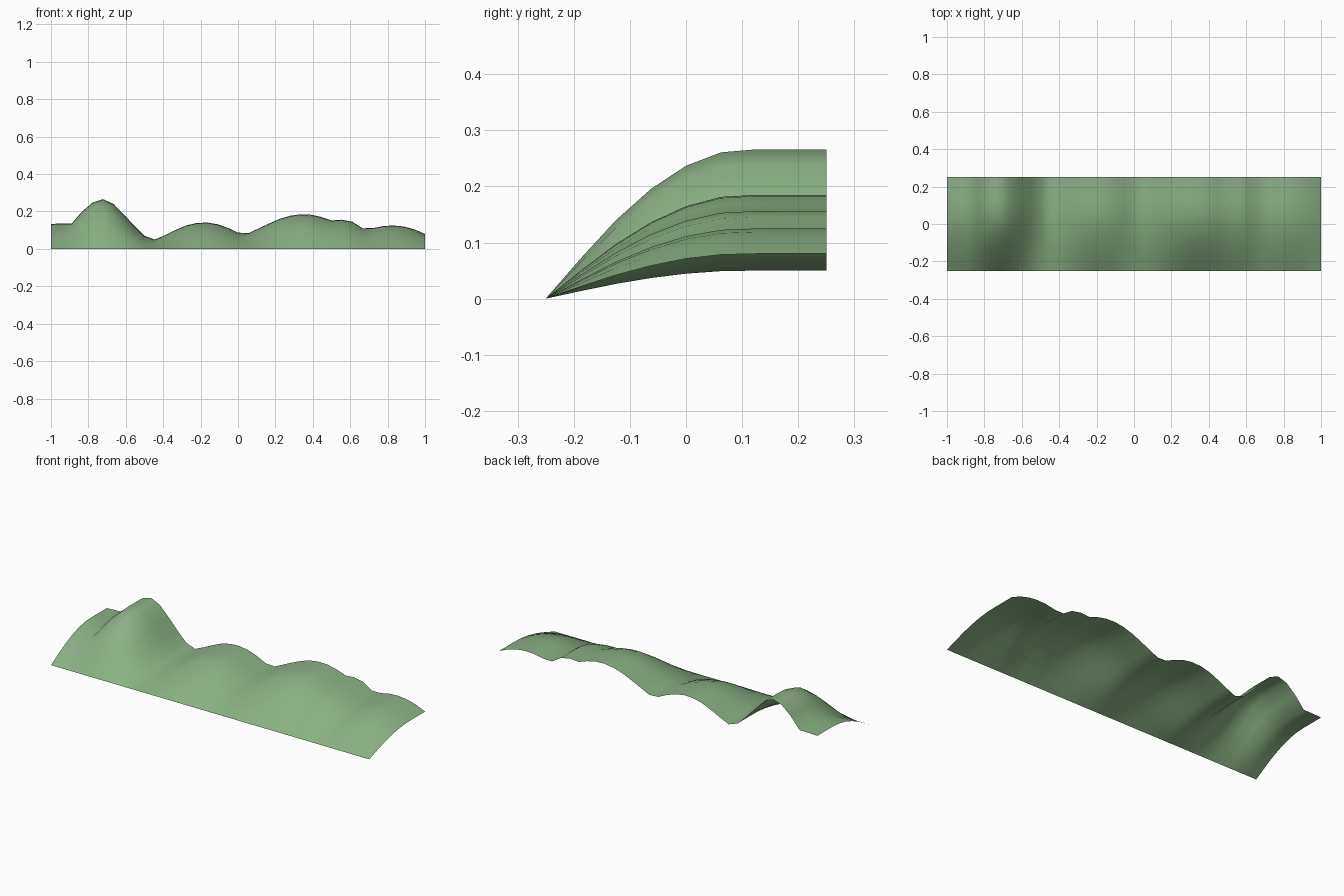
import bpy
import bmesh

# Remove the default object
default_cube = bpy.data.objects.get("Cube")
if default_cube:
    bpy.data.objects.remove(default_cube, do_unlink=True)

# Ridge line heights, evenly spaced along x, in thousandths
RIDGE = [133, 136, 136, 200, 248, 266, 241, 185, 125, 70, 50, 74, 101, 125,
         138, 141, 132, 113, 87, 84, 110, 136, 160, 177, 185, 183, 171, 152,
         156, 145, 110, 111, 122, 125, 119, 104, 80]
# Fraction of the ridge height reached from the front edge to the back edge
SLOPE = [0, .27, .525, .735, .89, .98, 1, 1, 1]
LENGTH, DEPTH = 2.0, 0.5


def make_material(name, colour):
    material = bpy.data.materials.new(name)
    material.use_nodes = True
    material.diffuse_color = colour
    shader = material.node_tree.nodes["Principled BSDF"]
    shader.inputs["Base Color"].default_value = colour
    shader.inputs["Roughness"].default_value = 0.9
    return material


def make_hillside(name, ridge, slope, material):
    """Build an open sheet that rises from a straight front edge to the ridge."""
    bm = bmesh.new()
    rows = []
    for j, rise in enumerate(slope):
        y = DEPTH * (j / (len(slope) - 1) - 0.5)
        row = []
        for i, height in enumerate(ridge):
            x = LENGTH * (i / (len(ridge) - 1) - 0.5)
            row.append(bm.verts.new((x, y, height * rise / 1000)))
        rows.append(row)

    # Join neighbouring rows with quads facing up
    for front, back in zip(rows, rows[1:]):
        for i in range(len(ridge) - 1):
            face = bm.faces.new((front[i], front[i + 1], back[i + 1], back[i]))
            face.smooth = True

    mesh = bpy.data.meshes.new(name)
    bm.to_mesh(mesh)
    bm.free()
    mesh.materials.append(material)
    hillside = bpy.data.objects.new(name, mesh)
    bpy.context.collection.objects.link(hillside)
    return hillside


# Rolling grassy hills
grass = make_material("grass_green", (0.26, 0.44, 0.235, 1.0))
make_hillside("rolling_hills", RIDGE, SLOPE, grass)
